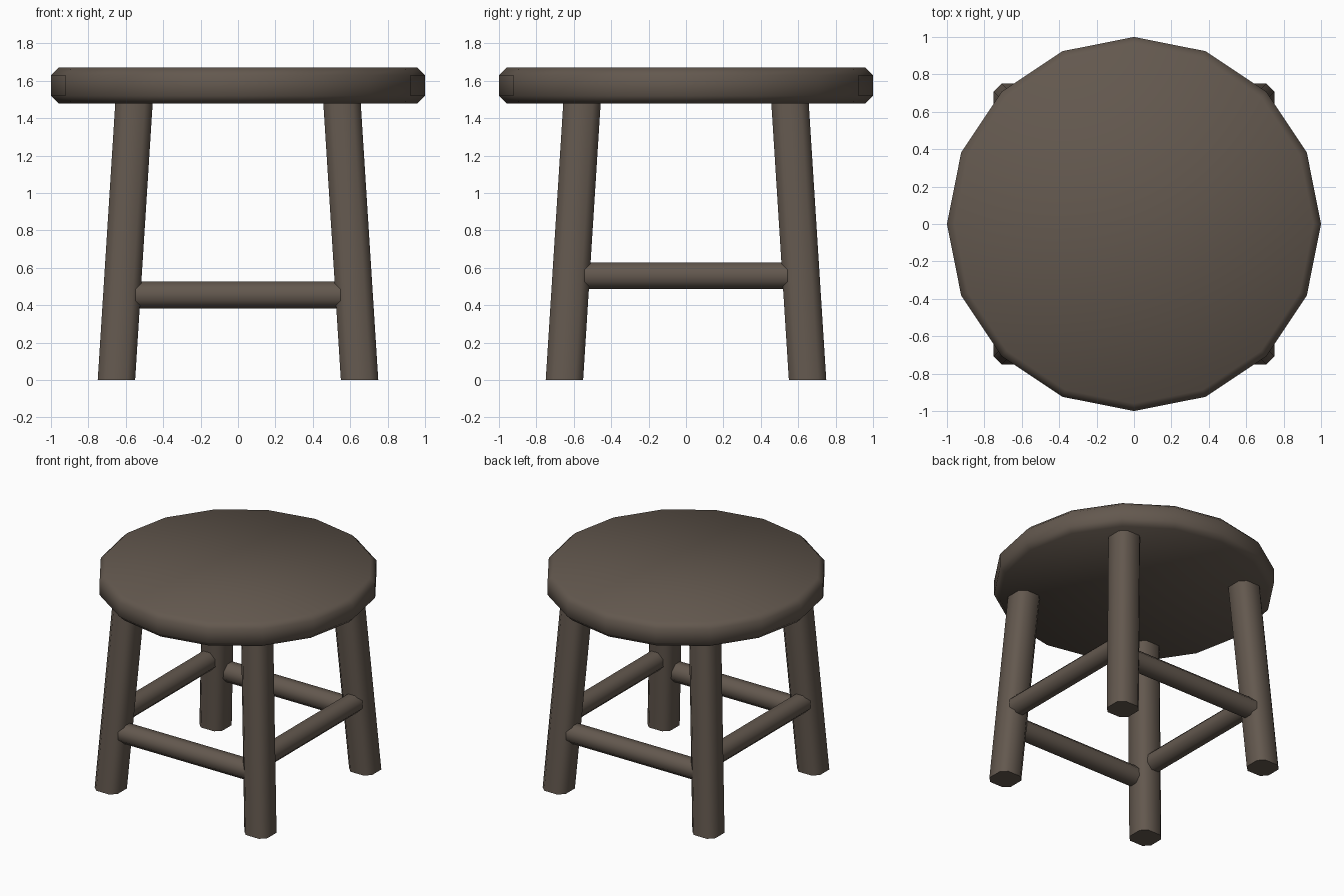
import bpy, bmesh, math
from mathutils import Vector

if "Cube" in bpy.data.objects:
    bpy.data.objects.remove(bpy.data.objects["Cube"])

wood = bpy.data.materials.new("dark brown wood")
wood.diffuse_color = (0.125, 0.098, 0.077, 1)
wood.use_nodes = True
wood.node_tree.nodes["Principled BSDF"].inputs["Base Color"].default_value = wood.diffuse_color


def loft(name, rings):
    """Skin a list of equal-length point rings and cap both ends."""
    bm = bmesh.new()
    loops = [[bm.verts.new(p) for p in r] for r in rings]
    for a, b in zip(loops, loops[1:]):
        n = len(a)
        for i in range(n):
            j = (i + 1) % n
            bm.faces.new((a[i], a[j], b[j], b[i]))
    bm.faces.new(loops[0])
    bm.faces.new(loops[-1])
    bmesh.ops.recalc_face_normals(bm, faces=bm.faces[:])
    me = bpy.data.meshes.new(name)
    bm.to_mesh(me)
    bm.free()
    me.materials.append(wood)
    ob = bpy.data.objects.new(name, me)
    bpy.context.collection.objects.link(ob)
    bpy.ops.object.select_all(action='DESELECT')
    ob.select_set(True)
    bpy.context.view_layer.objects.active = ob
    bpy.ops.object.shade_smooth_by_angle(angle=math.radians(50))
    return ob


def chamfered_square(h, c):
    k = h - c
    return [(h, -k), (h, k), (k, h), (-k, h), (-h, k), (-h, -k), (-k, -h), (k, -h)]


# Seat: 16-sided disc with bevelled rims
def disc(r, z):
    return [(r * math.cos(i * math.tau / 16), r * math.sin(i * math.tau / 16), z) for i in range(16)]


loft("seat", [disc(0.96, 1.48), disc(1, 1.52), disc(1, 1.63), disc(0.96, 1.67)])

# Splayed legs
leg_section = chamfered_square(0.1, 0.043)
for sx, side in ((-1, "left"), (1, "right")):
    for sy, end in ((-1, "front"), (1, "back")):
        loft(f"{end}_{side}_leg", [[(sx * c + x, sy * c + y, z) for x, y in leg_section]
                                   for c, z in ((0.65, 0), (0.555, 1.5))])

# Stretchers: front/back pair lower, side pair higher
bar = chamfered_square(0.071, 0.041)
for s, a, b in ((-1, "front", "left"), (1, "back", "right")):
    loft(f"{a}_stretcher", [[(x, s * 0.635 + u, 0.455 + v) for u, v in bar] for x in (-0.6, 0.6)])
    loft(f"{b}_stretcher", [[(s * 0.63 + u, y, 0.558 + v) for u, v in bar] for y in (-0.6, 0.6)])
